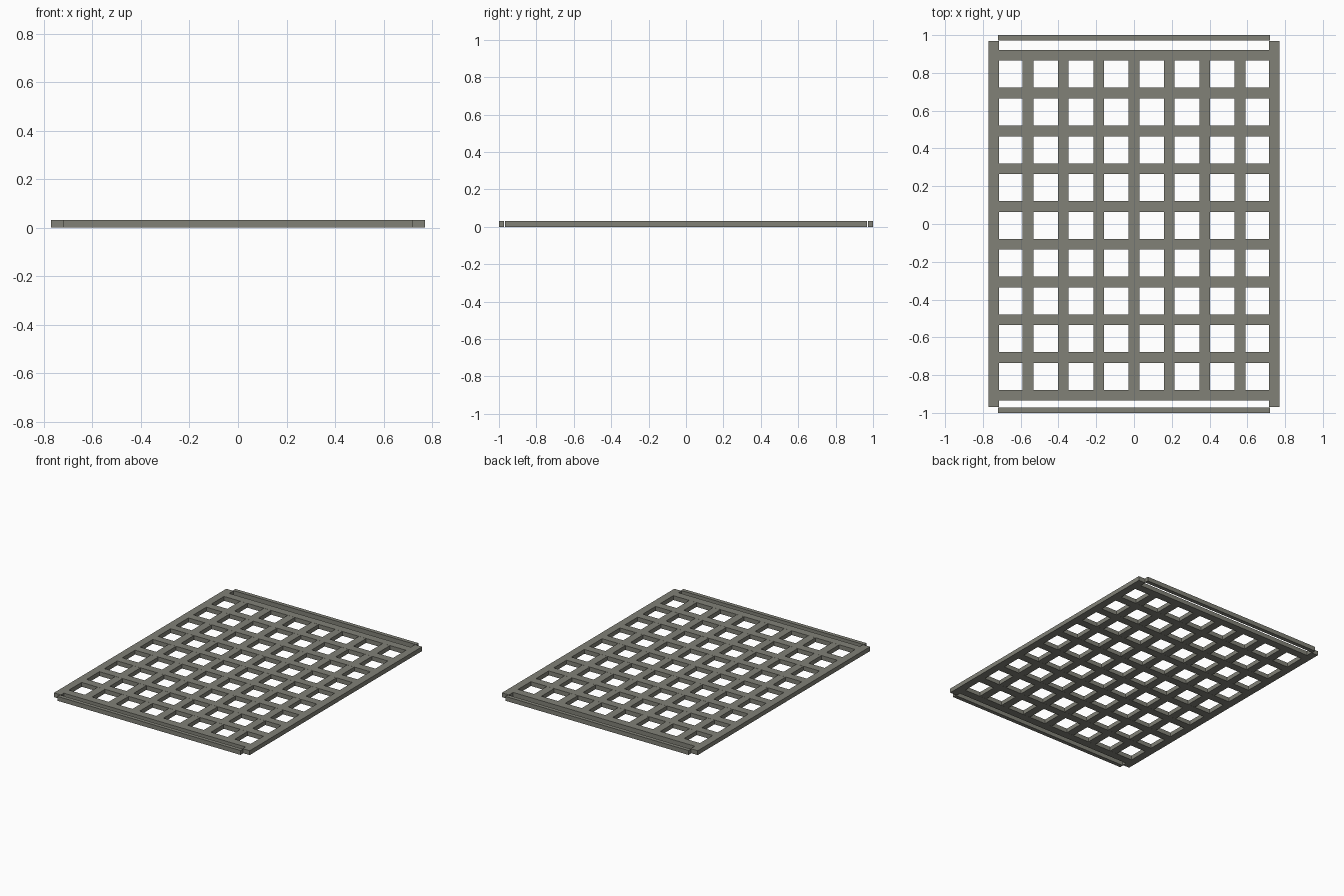
import bpy

if "Cube" in bpy.data.objects:
    bpy.data.objects.remove(bpy.data.objects["Cube"])

metal = bpy.data.materials.new("weathered grey")
metal.diffuse_color = (0.22, 0.22, 0.185, 1)
metal.use_nodes = True
metal.node_tree.nodes["Principled BSDF"].inputs["Base Color"].default_value = metal.diffuse_color


def bar(name, x0, x1, y0, y1, z0, z1):
    """Box-shaped bar between the given limits."""
    bpy.ops.mesh.primitive_cube_add(
        size=1, location=((x0 + x1) / 2, (y0 + y1) / 2, (z0 + z1) / 2))
    ob = bpy.context.object
    ob.name = name
    ob.scale = (x1 - x0, y1 - y0, z1 - z0)
    bpy.ops.object.transform_apply(location=False, rotation=False, scale=True)
    ob.data.materials.append(metal)
    return ob


H = 0.031      # overall thickness
W = 0.057      # slat width

# Side rails and the thin end bars set between them
for side, s in (("left", -1), ("right", 1)):
    bar(f"{side}_rail", *sorted((s * 0.715, s * 0.77)), -0.968, 0.968, 0, H)
for side, s in (("front", -1), ("back", 1)):
    bar(f"{side}_end_bar", -0.72, 0.72, *sorted((s * 0.972, s * 1.0)), 0, H)

# Ten cross slats
for i in range(10):
    y = -0.907 + 0.2 * i
    bar(f"cross_slat_{i + 1}", -0.715, 0.715, y - W / 2, y + W / 2, 0, H)

# Seven long slats, a hair lower so the cross slats read on top
for i in range(7):
    x = (i - 3) * 0.187
    bar(f"long_slat_{i + 1}", x - W / 2, x + W / 2, -0.907, 0.893, 0.0005, H - 0.0005)
